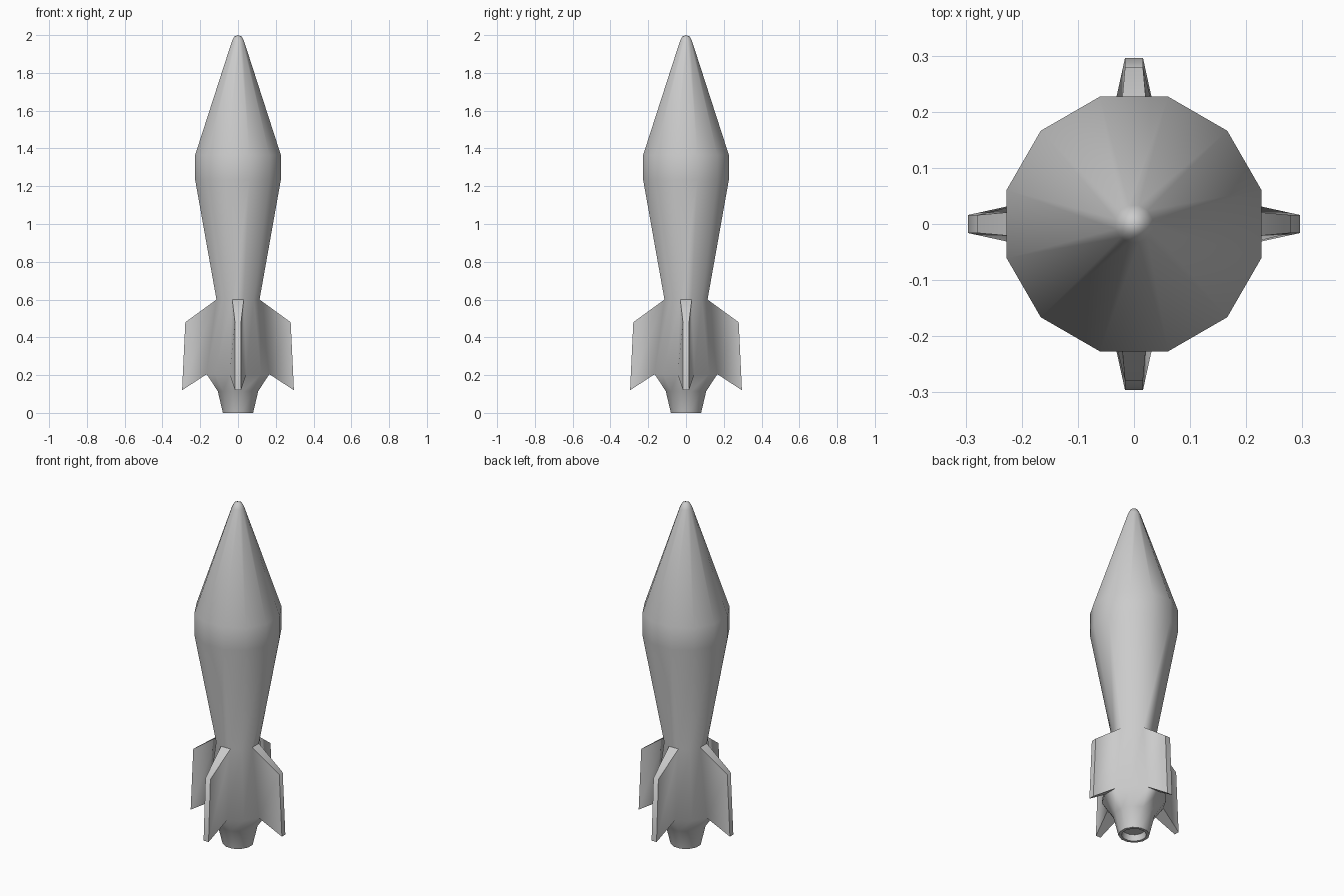
import bpy, bmesh, math
from mathutils import Vector

if "Cube" in bpy.data.objects:
    bpy.data.objects.remove(bpy.data.objects["Cube"])

SIDES = 12
# Body profile: (distance to flat side, height), from inside the nozzle to the nose
PROFILE = [(0.058, 0.035), (0.064, 0.0), (0.080, 0.0), (0.107, 0.115), (0.166, 0.205),
           (0.114, 0.60), (0.227, 1.235), (0.227, 1.365), (0.033, 1.965), (0.020, 1.992)]
FIN_LOW, FIN_HIGH = 0.205, 0.60

bm = bmesh.new()

# Lathed twelve-sided body with flat sides facing the four axes
rings = []
for r, z in PROFILE:
    radius = r / math.cos(math.pi / SIDES)
    ring = []
    for i in range(SIDES):
        a = 2 * math.pi * (i + 0.5) / SIDES
        ring.append(bm.verts.new((radius * math.cos(a), radius * math.sin(a), z)))
    rings.append(ring)
for low, high in zip(rings, rings[1:]):
    for i in range(SIDES):
        j = (i + 1) % SIDES
        bm.faces.new((low[i], low[j], high[j], high[i]))

# Nozzle floor and rounded nose tip
bm.faces.new(list(reversed(rings[0])))
tip = bm.verts.new((0, 0, 2.0))
for i in range(SIDES):
    bm.faces.new((rings[-1][i], rings[-1][(i + 1) % SIDES], tip))
bmesh.ops.recalc_face_normals(bm, faces=bm.faces)

# Four tapered fins pulled out of the flat tail sides
tail_faces = []
for f in bm.faces:
    c = f.calc_center_median()
    zs = [v.co.z for v in f.verts]
    on_axis = min(abs(c.x), abs(c.y)) < 0.01
    if on_axis and abs(min(zs) - FIN_LOW) < 1e-4 and abs(max(zs) - FIN_HIGH) < 1e-4:
        tail_faces.append(f)
for f in tail_faces:
    c = f.calc_center_median()
    out = Vector((round(c.x / 0.14), round(c.y / 0.14), 0)).normalized()
    side = Vector((-out.y, out.x, 0))
    new = bmesh.ops.extrude_discrete_faces(bm, faces=[f])["faces"][0]
    for v in new.verts:
        s = math.copysign(0.016, v.co.dot(side))
        reach, z = (0.279, 0.48) if v.co.z > 0.4 else (0.296, 0.12)
        v.co = out * reach + side * s + Vector((0, 0, z))

mesh = bpy.data.meshes.new("rocket_body")
bm.to_mesh(mesh)
bm.free()
rocket = bpy.data.objects.new("rocket_body", mesh)
bpy.context.collection.objects.link(rocket)

# Plain grey finish
grey = bpy.data.materials.new("light grey")
grey.diffuse_color = (0.6, 0.6, 0.6, 1)
grey.use_nodes = True
grey.node_tree.nodes["Principled BSDF"].inputs["Base Color"].default_value = grey.diffuse_color
mesh.materials.append(grey)

# Smooth body with crisp fin edges
bpy.context.view_layer.objects.active = rocket
rocket.select_set(True)
bpy.ops.object.shade_smooth_by_angle(angle=math.radians(60))
